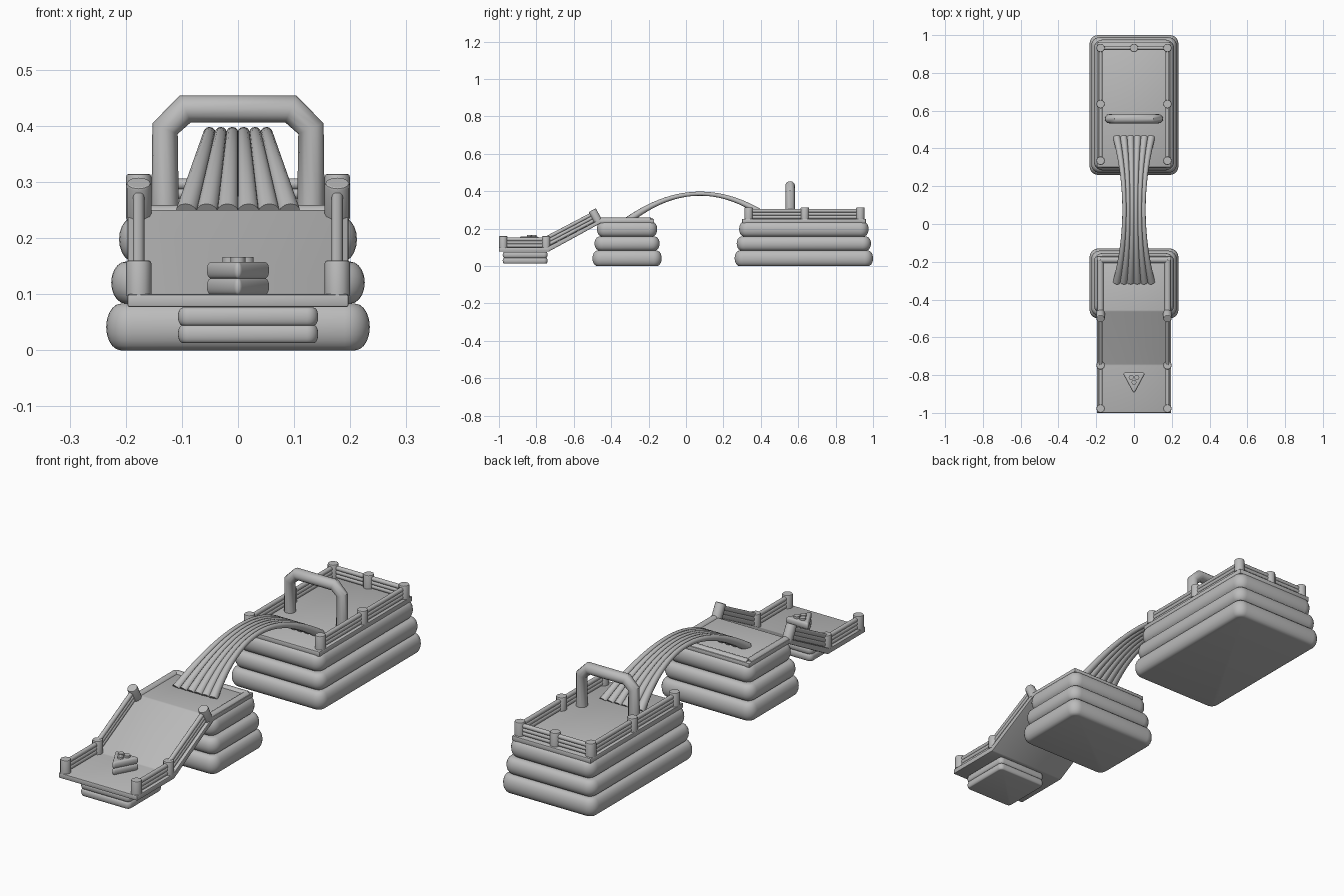
import bpy, bmesh, math
from mathutils import Vector

cube = bpy.data.objects.get("Cube")
if cube:
    bpy.data.objects.remove(cube, do_unlink=True)

# One plain vinyl colour
GREY = (0.5, 0.5, 0.5, 1)
vinyl = bpy.data.materials.new("grey_vinyl")
vinyl.use_nodes = True
vinyl.diffuse_color = GREY
vinyl.node_tree.nodes["Principled BSDF"].inputs["Base Color"].default_value = GREY


def add_mesh(name, mesh, angle=40):
    mesh.materials.clear()
    mesh.materials.append(vinyl)
    obj = bpy.data.objects.new(name, mesh)
    bpy.context.collection.objects.link(obj)
    bpy.ops.object.select_all(action='DESELECT')
    obj.select_set(True)
    bpy.context.view_layer.objects.active = obj
    bpy.ops.object.shade_smooth_by_angle(angle=math.radians(angle))
    return obj


def from_bmesh(name, bm, angle=40):
    bmesh.ops.recalc_face_normals(bm, faces=bm.faces)
    mesh = bpy.data.meshes.new(name)
    bm.to_mesh(mesh)
    bm.free()
    return add_mesh(name, mesh, angle)


def tube(name, points, radius, scales=None, sides=4):
    """Capped round tube along a path."""
    curve = bpy.data.curves.new(name, 'CURVE')
    curve.dimensions = '3D'
    curve.bevel_depth = radius
    curve.bevel_resolution = sides
    curve.use_fill_caps = True
    spline = curve.splines.new('POLY')
    spline.points.add(len(points) - 1)
    for i, p in enumerate(points):
        spline.points[i].co = (*p, 1)
        spline.points[i].radius = scales[i] if scales else 1
    temp = bpy.data.objects.new(name, curve)
    bpy.context.collection.objects.link(temp)
    mesh = bpy.data.meshes.new_from_object(
        temp.evaluated_get(bpy.context.evaluated_depsgraph_get()))
    bpy.data.objects.remove(temp, do_unlink=True)
    return add_mesh(name, mesh)


def rect(cx, cy, hx, hy):
    return [Vector((cx + sx * hx, cy + sy * hy))
            for sx, sy in ((-1, -1), (1, -1), (1, 1), (-1, 1))]


def ring(corners, radius, inset, steps=6):
    """Counter-clockwise outline with rounded corners, pulled inward."""
    points = []
    n = len(corners)
    for i, c in enumerate(corners):
        d0 = (c - corners[i - 1]).normalized()
        d1 = (corners[(i + 1) % n] - c).normalized()
        turn = d0.angle(d1)
        bis = (d1 - d0).normalized()
        centre = c + bis * radius / math.cos(turn / 2)
        start = math.atan2(-d0.x, d0.y)
        for k in range(steps + 1):
            a = start + turn * k / steps
            points.append(centre + (radius - inset) * Vector((math.cos(a), math.sin(a))))
    return points


def cushion(name, corners, z0, z1, corner, bulge, steps=10):
    """Inflated slab with rounded sides."""
    bm = bmesh.new()
    loops = []
    for k in range(steps + 1):
        a = math.pi * (k / steps - 0.5)
        z = (z0 + z1) / 2 + (z1 - z0) / 2 * math.sin(a)
        pts = ring(corners, corner, bulge * (1 - math.cos(a)))
        loops.append([bm.verts.new((p.x, p.y, z)) for p in pts])
    for lo, hi in zip(loops, loops[1:]):
        for i in range(len(lo)):
            bm.faces.new((lo[i - 1], lo[i], hi[i], hi[i - 1]))
    bm.faces.new(loops[0][::-1])
    bm.faces.new(loops[-1])
    return from_bmesh(name, bm)


def slab(name, profile, half_width, bevel=0.004):
    """Side profile (y, z) extruded across the width."""
    bm = bmesh.new()
    face = bm.faces.new([bm.verts.new((-half_width, y, z)) for y, z in profile])
    out = bmesh.ops.extrude_face_region(bm, geom=[face])
    verts = [g for g in out["geom"] if isinstance(g, bmesh.types.BMVert)]
    bmesh.ops.translate(bm, verts=verts, vec=(2 * half_width, 0, 0))
    bmesh.ops.bevel(bm, geom=bm.edges[:], offset=bevel, segments=2,
                    profile=0.5, affect='EDGES')
    return from_bmesh(name, bm, 30)


def post(name, base, direction=(0, 0, 1), height=0.062):
    base, d = Vector(base), Vector(direction).normalized()
    lengths = (0, height - 0.005, height - 0.001, height)
    return tube(name, [base + d * t for t in lengths], 0.0225, (1, 1, 0.93, 0.8))


def rails(name, start, end, direction=(0, 0, 1)):
    """Three stacked tubes between two posts."""
    d = Vector(direction).normalized()
    for i in range(3):
        off = d * (0.009 + 0.017 * i)
        tube(f"{name}_{i + 1}", [Vector(start) + off, Vector(end) + off], 0.01)


# Stacked inflated bases
LEVELS = ((0.0, 0.083, 0.235, 0.0), (0.083, 0.158, 0.226, 0.011), (0.158, 0.237, 0.212, 0.024))
for name, cy, hy in (("rear_base", 0.63, 0.37), ("front_base", -0.315, 0.185)):
    for i, (z0, z1, hx, trim) in enumerate(LEVELS):
        cushion(f"{name}_layer_{i + 1}", rect(0, cy, hx, hy - trim), z0, z1, 0.045, 0.026)
for i, z in enumerate((0.013, 0.044)):
    cushion(f"landing_base_layer_{i + 1}", rect(0.018, -0.86, 0.125, 0.12),
            z, z + 0.032, 0.02, 0.008)

# Decks and slide
slab("rear_deck", [(0.3, 0.23), (0.962, 0.23), (0.962, 0.253), (0.3, 0.253)], 0.197)
slab("slide_and_landing", [(-1, 0.077), (-0.735, 0.077), (-0.455, 0.23), (-0.17, 0.23),
                           (-0.17, 0.25), (-0.46, 0.25), (-0.745, 0.1), (-1, 0.1)], 0.197)

# Raised rims around the front deck
for side, s in (("right", -1), ("left", 1)):
    tube(f"front_deck_rim_{side}", [(s * 0.178, -0.46, 0.241), (s * 0.178, -0.19, 0.241)], 0.018)
tube("front_deck_rim_back", [(-0.178, -0.19, 0.241), (0.178, -0.19, 0.241)], 0.018)

# Guard rails and posts
X = 0.177
SLOPE_UP = (0, -0.47, 0.88)
for side, s in (("right", -1), ("left", 1)):
    x = s * X
    for part, y in (("front", -0.977), ("hinge", -0.748)):
        post(f"landing_post_{part}_{side}", (x, y, 0.098))
    post(f"slide_top_post_{side}", (x, -0.468, 0.235), SLOPE_UP, 0.072)
    rails(f"landing_rail_{side}", (x, -0.977, 0.1), (x, -0.748, 0.1))
    rails(f"slide_rail_{side}", (x, -0.748, 0.1), (x, -0.466, 0.248), SLOPE_UP)
    for part, y in (("front", 0.335), ("middle", 0.635), ("back", 0.932)):
        post(f"rear_post_{part}_{side}", (x, y, 0.252))
    rails(f"rear_rail_{side}", (x, 0.335, 0.253), (x, 0.932, 0.253))
post("rear_post_back_centre", (0, 0.932, 0.252))
rails("rear_rail_back", (-X, 0.932, 0.253), (X, 0.932, 0.253))

# Arch over the rear deck
half = [(0.13, 0.25), (0.13, 0.395), (0.094, 0.43)]
path = [(-x, 0.557, z) for x, z in half] + [(x, 0.557, z) for x, z in reversed(half)]
tube("arch", path, 0.0245, (1, 1, 1.06, 1.06, 1, 1))

# Arched bridge of flared tubes
COUNT, STEPS = 6, 32
for i in range(COUNT):
    lane = (i + 0.5) * 2 / COUNT - 1
    pts, scales = [], []
    for k in range(STEPS + 1):
        t = 2 * k / STEPS - 1
        width = 0.061 + 0.049 * t * t
        pts.append((lane * width, 0.075 + 0.383 * t, 0.387 - 0.142 * t * t))
        scales.append(width / COUNT * 1.08)
    tube(f"bridge_tube_{i + 1}", pts, 1, scales)

# Triangular stand with round pads
triangle = [Vector((0, -0.9)), Vector((0.061, -0.787)), Vector((-0.061, -0.787))]
for i, z in enumerate((0.099, 0.128)):
    cushion(f"stand_layer_{i + 1}", triangle, z, z + 0.029, 0.008, 0.007)
for i, (x, y) in enumerate(((-0.015, -0.812), (0.015, -0.812), (0, -0.838))):
    tube(f"stand_pad_{i + 1}", [(x, y, 0.15), (x, y, 0.166)], 0.013)
